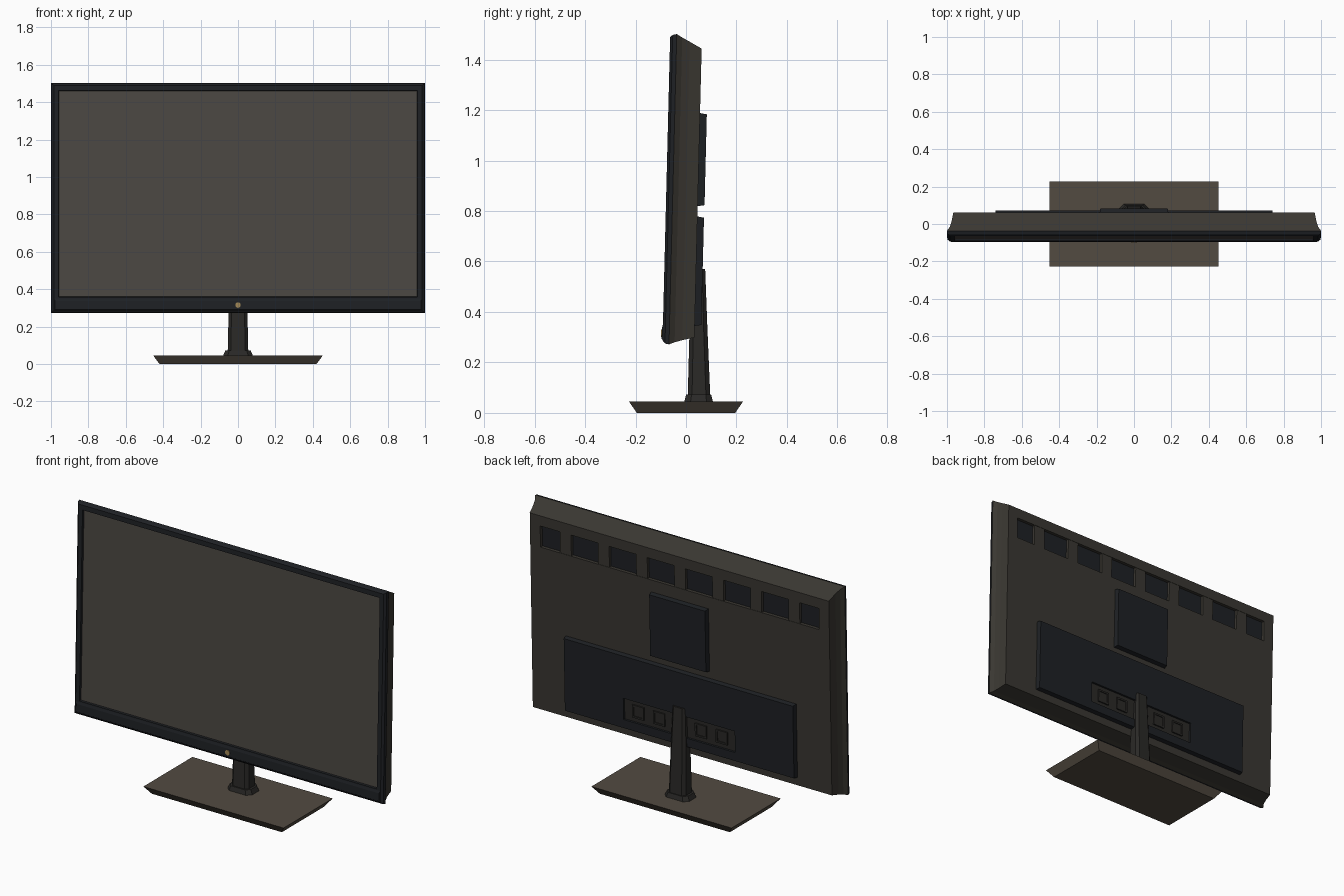
import bpy, bmesh, math
from mathutils import Matrix, Vector

if "Cube" in bpy.data.objects:
    bpy.data.objects.remove(bpy.data.objects["Cube"])

PIVOT = Vector((0, 0, 0.885))
TILT = Matrix.Translation(PIVOT) @ Matrix.Rotation(-0.025, 4, 'X') @ Matrix.Translation(-PIVOT)
FLAT = Matrix.Identity(4)


def mat(name, r, g, b):
    m = bpy.data.materials.new(name)
    m.diffuse_color = (r, g, b, 1)
    m.use_nodes = True
    m.node_tree.nodes["Principled BSDF"].inputs["Base Color"].default_value = m.diffuse_color
    return m


CASE = mat("dark_brown", 0.042, 0.038, 0.031)
BLACK = mat("black", 0.013, 0.015, 0.018)
SCREEN = mat("screen_grey", 0.072, 0.064, 0.055)
BASE = mat("base_brown", 0.085, 0.070, 0.053)
NECK = mat("neck_black", 0.023, 0.022, 0.020)
GOLD = mat("gold", 0.35, 0.24, 0.09)


def loft(name, rings, material, m=FLAT):
    """Skin a list of point rings and cap both ends."""
    bm = bmesh.new()
    vs = [[bm.verts.new(m @ Vector(p)) for p in ring] for ring in rings]
    n = len(rings[0])
    for a, b in zip(vs, vs[1:]):
        for i in range(n):
            j = (i + 1) % n
            bm.faces.new((a[i], a[j], b[j], b[i]))
    bm.faces.new(vs[0])
    bm.faces.new(vs[-1])
    bmesh.ops.recalc_face_normals(bm, faces=bm.faces)
    me = bpy.data.meshes.new(name)
    bm.to_mesh(me)
    bm.free()
    me.materials.append(material)
    ob = bpy.data.objects.new(name, me)
    bpy.context.collection.objects.link(ob)
    return ob


def rect(y, hx, z0, z1, cx=0):
    return [(cx - hx, y, z0), (cx + hx, y, z0), (cx + hx, y, z1), (cx - hx, y, z1)]


def plate(name, y0, y1, hx, z0, z1, material, cx=0, taper=0.0):
    """Panel-mounted slab, its rear face inset by taper."""
    return loft(name, [rect(y0, hx, z0, z1, cx),
                       rect(y1, hx - taper, z0 + taper, z1 - taper, cx)], material, TILT)


def octagon(z, hx, y0, y1, c):
    return [(-hx + c, y0, z), (hx - c, y0, z), (hx, y0 + c, z), (hx, y1 - c, z),
            (hx - c, y1, z), (-hx + c, y1, z), (-hx, y1 - c, z), (-hx, y0 + c, z)]


def cut(ob, cutter):
    cutter.hide_render = True
    cutter.hide_viewport = True
    cutter.display_type = 'WIRE'
    b = ob.modifiers.new("recess", 'BOOLEAN')
    b.operation = 'DIFFERENCE'
    b.solver = 'EXACT'
    b.object = cutter


# Rear casing, concave flanks narrowing to the back
case = loft("rear_case", [rect(-0.052, 1.0, 0.27, 1.5), rect(-0.03, 0.985, 0.279, 1.487),
                          rect(0.0, 0.975, 0.288, 1.471), rect(0.048, 0.966, 0.30, 1.445)],
            CASE, TILT)
cut(case, plate("vent_cutter", 0.026, 0.07, 0.90, 1.26, 1.385, CASE))

# Front bezel with chamfered rim and recessed opening
loft("front_bezel", [rect(-0.052, 1.0, 0.27, 1.5), rect(-0.068, 0.997, 0.273, 1.496),
                     rect(-0.078, 0.985, 0.285, 1.488), rect(-0.078, 0.96, 0.355, 1.46),
                     rect(-0.066, 0.957, 0.358, 1.457)], BLACK, TILT)
plate("screen", -0.068, -0.064, 0.957, 0.358, 1.457, SCREEN)

# Chin strip and power button
loft("chin", [rect(-0.077, 0.983, 0.287, 0.353), rect(-0.0815, 0.978, 0.29, 0.335)], BLACK, TILT)
button = [[(0.015 * math.cos(a), y, 0.313 + 0.015 * math.sin(a))
           for a in (i * math.tau / 12 for i in range(12))] for y in (-0.08, -0.085)]
loft("power_button", button, GOLD, TILT)

# Vent strip: dark floor with seven ribs
plate("vent_floor", 0.02, 0.029, 0.90, 1.26, 1.385, BLACK)
for i in range(-3, 4):
    plate(f"vent_rib_{i + 4}", 0.022, 0.046, 0.036, 1.26, 1.385, CASE, cx=i * 0.246)

# Raised plates on the back
plate("mount_plate", 0.045, 0.075, 0.185, 0.82, 1.19, BLACK, taper=0.005)
rear = plate("rear_panel", 0.045, 0.074, 0.745, 0.345, 0.78, BLACK, taper=0.005)

# Connector recess with four sockets
cut(rear, plate("port_cutter", 0.060, 0.09, 0.36, 0.40, 0.525, BLACK))
plate("port_floor", 0.055, 0.062, 0.36, 0.40, 0.525, NECK)
for i, x in enumerate((-0.27, -0.135, 0.135, 0.27)):
    loft(f"socket_{i + 1}", [rect(0.060, 0.037, 0.425, 0.50, x), rect(0.070, 0.037, 0.425, 0.50, x),
                             rect(0.070, 0.027, 0.435, 0.49, x), rect(0.065, 0.027, 0.435, 0.49, x)],
         NECK, TILT)

# Stand: base, collar and tapered neck
loft("base", [[(x * sx, y * sy, z) for sx, sy in ((-1, -1), (1, -1), (1, 1), (-1, 1))]
              for x, y, z in ((0.42, 0.195, 0), (0.453, 0.226, 0.045))], BASE)
loft("neck_collar", [octagon(0.043, 0.08, -0.007, 0.107, 0.025),
                     octagon(0.072, 0.068, 0.0, 0.10, 0.022)], NECK)
loft("neck", [octagon(0.07, 0.055, 0.007, 0.096, 0.017),
              octagon(0.33, 0.049, 0.014, 0.085, 0.015),
              octagon(0.57, 0.04, 0.035, 0.076, 0.012)], NECK)
